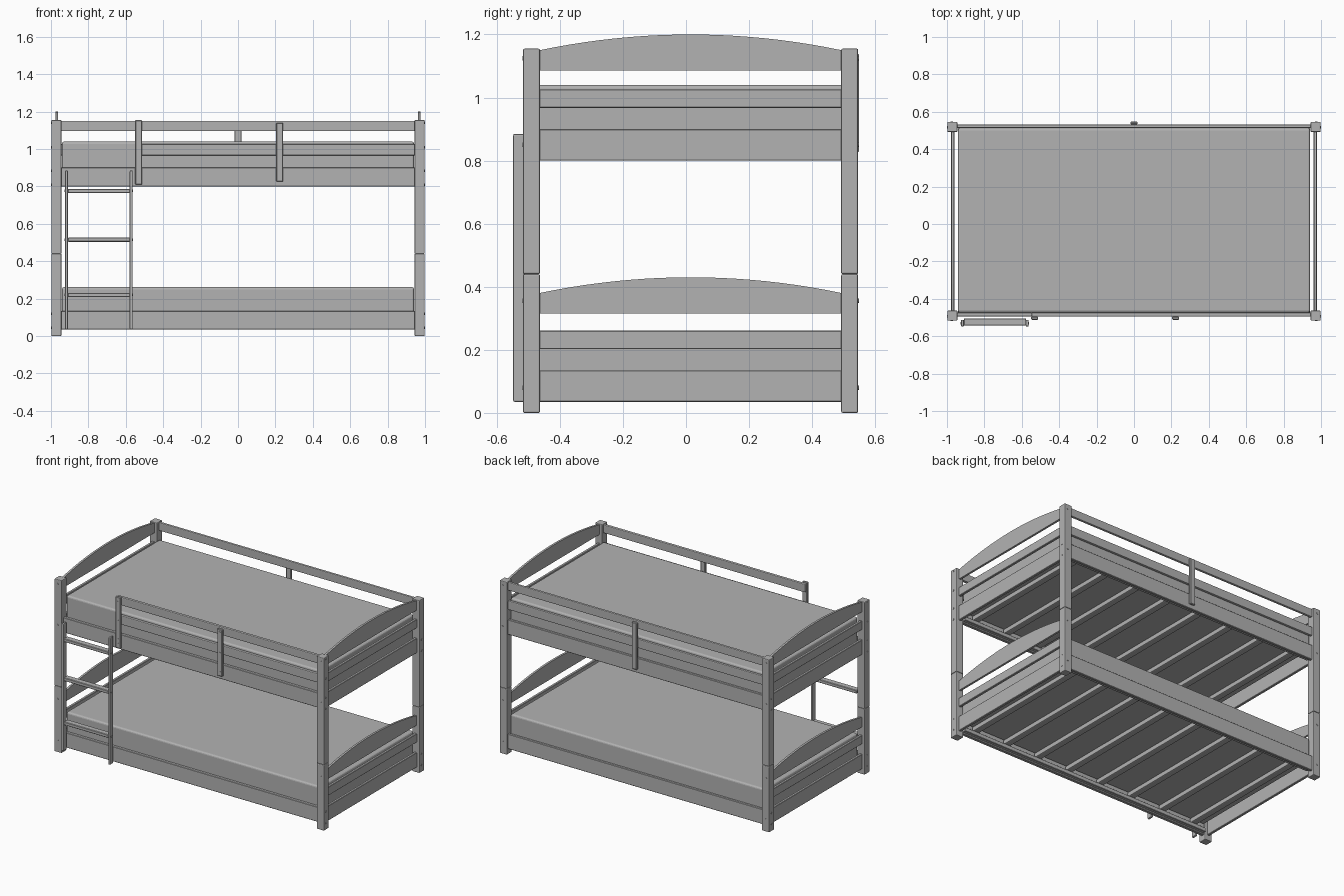
import bpy, bmesh, math
from mathutils import Matrix

if "Cube" in bpy.data.objects:
    bpy.data.objects.remove(bpy.data.objects["Cube"])

grey = bpy.data.materials.new("mid_grey")
grey.diffuse_color = (0.45, 0.45, 0.45, 1)
grey.use_nodes = True
grey.node_tree.nodes["Principled BSDF"].inputs["Base Color"].default_value = grey.diffuse_color


def finish(bm, name, bevel=0.0, segs=1):
    bmesh.ops.recalc_face_normals(bm, faces=bm.faces)
    me = bpy.data.meshes.new(name)
    bm.to_mesh(me)
    bm.free()
    ob = bpy.data.objects.new(name, me)
    bpy.context.collection.objects.link(ob)
    me.materials.append(grey)
    if bevel:
        m = ob.modifiers.new("Bevel", 'BEVEL')
        m.width, m.segments, m.limit_method = bevel, segs, 'ANGLE'
    return ob


def box(name, x, y, z, bevel=0.0025, segs=1):
    """Box from (min, max) pairs on each axis."""
    bm = bmesh.new()
    bmesh.ops.create_cube(bm, size=1)
    for v in bm.verts:
        v.co = [(r[0] + r[1]) / 2 + c * (r[1] - r[0]) for c, r in zip(v.co, (x, y, z))]
    return finish(bm, name, bevel, segs)


def screws(name, points, axis):
    """Small round screw heads at the points, facing along x or y."""
    bm = bmesh.new()
    rot = Matrix.Rotation(math.pi / 2, 4, 'Y' if axis == 'x' else 'X')
    for p in points:
        bmesh.ops.create_cone(bm, cap_ends=True, segments=10, radius1=0.007, radius2=0.007,
                              depth=0.004, matrix=Matrix.Translation(p) @ rot)
    return finish(bm, name)


def arched_board(name, x0, x1, y0, y1, z0, z_side, z_mid, n=20):
    """End board with a curved top edge."""
    bm = bmesh.new()
    pts = [(y1, z0), (y0, z0)]
    for i in range(n + 1):
        t = i / n
        pts.append((y0 + (y1 - y0) * t, z_side + (z_mid - z_side) * (1 - (2 * t - 1) ** 2)))
    f = bm.faces.new([bm.verts.new((x0, y, z)) for y, z in pts])
    ext = bmesh.ops.extrude_face_region(bm, geom=[f])
    for v in ext["geom"]:
        if isinstance(v, bmesh.types.BMVert):
            v.co.x = x1
    return finish(bm, name)


FRONT, BACK = (-0.517, -0.463), (0.492, 0.546)     # post depths
RAIL_F, RAIL_B = (-0.495, -0.474), (0.514, 0.532)  # long rail depths
END_Y = (-0.465, 0.494)
LONG_X = (-0.947, 0.947)


def mirrored(s, a, b):
    return tuple(sorted((s * a, s * b)))


# corner posts, stacked in two pieces
for s, side in ((-1, "left"), (1, "right")):
    for y, where in ((FRONT, "front"), (BACK, "back")):
        px = mirrored(s, 0.944, 0.998)
        box(f"lower_post_{where}_{side}", px, y, (0, 0.44), 0.005, 2)
        box(f"upper_post_{where}_{side}", px, y, (0.44, 1.155), 0.005, 2)

# two bunks: long rails, end boards, ledges, slats, mattress
for level, z, top, arch in (("lower", 0.035, 0.262, (0.315, 0.38, 0.43)),
                            ("upper", 0.80, 1.04, (1.085, 1.15, 1.20))):
    box(f"{level}_side_rail_front", LONG_X, RAIL_F, (z, z + 0.1))
    box(f"{level}_side_rail_back", LONG_X, RAIL_B, (z, z + 0.1))
    box(f"{level}_ledge_front", (-0.94, 0.94), (-0.474, -0.45), (z + 0.008, z + 0.035))
    box(f"{level}_ledge_back", (-0.94, 0.94), (0.49, 0.514), (z + 0.008, z + 0.035))
    for i in range(8):
        c = -0.85 + i * 1.7 / 7
        box(f"{level}_slat_{i + 1}", (c - 0.022, c + 0.022), (-0.47, 0.51),
            (z + 0.035, z + 0.066), 0.006, 2)
    box(f"{level}_mattress", (-0.941, 0.941), (-0.473, 0.513), (z + 0.067, top), 0.012, 3)
    for s, side in ((-1, "left"), (1, "right")):
        ex = mirrored(s, 0.961, 0.979)
        box(f"{level}_end_rail_{side}", ex, END_Y, (z, z + 0.1))
        box(f"{level}_end_slat_{side}", ex, END_Y, (z + 0.167, z + 0.226))
        arched_board(f"{level}_arched_board_{side}", *mirrored(s, 0.963, 0.977),
                     *END_Y, *arch)

# guard rails: full length at the back, open at the ladder in front
for part, zr in (("top", (1.095, 1.15)), ("middle", (0.966, 1.026))):
    box(f"guard_{part}_back", LONG_X, RAIL_B, zr, 0.005, 2)
    box(f"guard_{part}_front", (-0.548, 0.947), RAIL_F, zr, 0.005, 2)
GUARD_Y = (-0.512, -0.495)
box("guard_upright_ladder", (-0.55, -0.512), GUARD_Y, (0.81, 1.155), 0.004)
box("guard_upright_front", (0.204, 0.241), GUARD_Y, (0.825, 1.14), 0.004)
box("guard_upright_back", (-0.019, 0.019), (0.532, 0.548), (0.825, 1.14), 0.004)

# ladder
for x, side in ((-0.917, "left"), (-0.571, "right")):
    box(f"ladder_rail_{side}", (x - 0.008, x + 0.008), (-0.548, -0.512), (0.035, 0.885), 0.005, 2)
for i, z in enumerate((0.22, 0.515, 0.776)):
    box(f"ladder_rung_{i + 1}", (-0.91, -0.578), (-0.544, -0.504), (z - 0.011, z + 0.011), 0.003)
screws("ladder_screws", [(x, -0.53, z) for x in (-0.925, -0.563)
                         for z in (0.22, 0.515, 0.776)], 'x')

# screw heads on posts and guard uprights
END_Z = (0.045, 0.12, 0.81, 0.885)
pts = [(s * 0.998, y, z) for s in (-1, 1) for y in (-0.493, 0.518) for z in END_Z]
pts += [(s * 0.998, -0.493, z) for s in (-1, 1) for z in (1.01, 1.14)]
screws("end_screws", pts, 'x')
screws("post_screws", [(s * 0.975, y, z) for s in (-1, 1) for y in (-0.517, 0.546)
                       for z in (0.08, 0.355, 0.85, 1.125)], 'y')
screws("guard_screws", [(-0.531, -0.512, z) for z in (0.84, 0.87, 0.995, 1.12)]
       + [(0.222, -0.512, z) for z in (0.855, 0.98, 1.12)], 'y')
